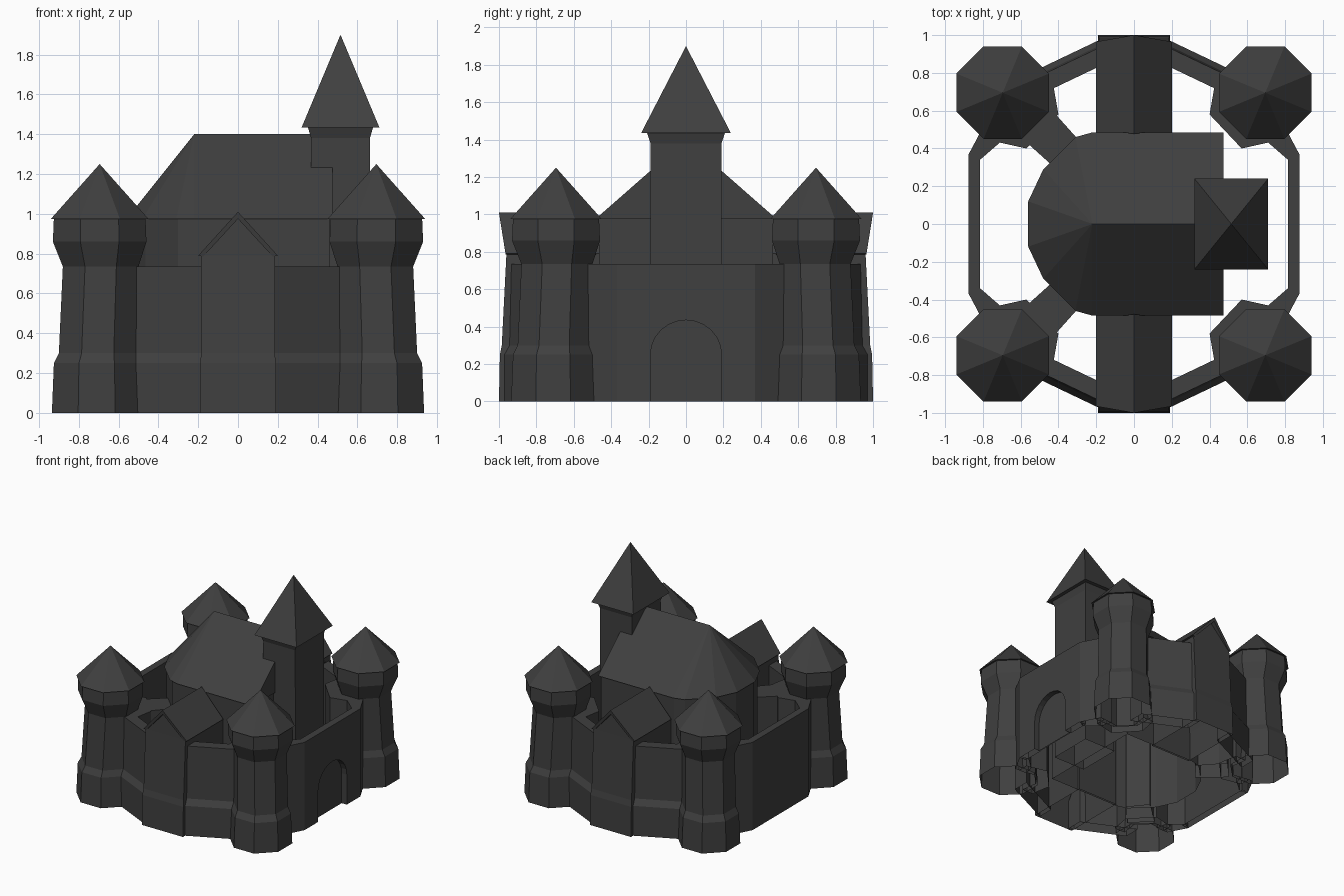
import bpy, bmesh
from math import sin, cos, pi, radians

old = bpy.data.objects.get("Cube")
if old:
    bpy.data.objects.remove(old, do_unlink=True)

stone = bpy.data.materials.new("dark_stone")
stone.use_nodes = True
stone.diffuse_color = (0.05, 0.05, 0.05, 1)
stone.node_tree.nodes["Principled BSDF"].inputs["Base Color"].default_value = (0.05, 0.05, 0.05, 1)


def loft(name, rings, sx=1, sy=1):
    """Skin equal-sized rings of points into a flat-shaded shell, open on the ground, mirrored by sx, sy."""
    bm = bmesh.new()
    rows = [[bm.verts.new((x * sx, y * sy, z)) for x, y, z in ring] for ring in rings]
    n = len(rows[0])
    for a, b in zip(rows, rows[1:]):
        for i in range(n):
            j = (i + 1) % n
            bm.faces.new((a[i], a[j], b[j], b[i]))
    bm.faces.new(rows[0])
    bm.faces.new(rows[-1])
    bmesh.ops.remove_doubles(bm, verts=bm.verts, dist=0.0005)
    bmesh.ops.recalc_face_normals(bm, faces=bm.faces)
    ground = [f for f in bm.faces if all(v.co.z < 0.001 for v in f.verts)]
    bmesh.ops.delete(bm, geom=ground, context='FACES')
    mesh = bpy.data.meshes.new(name)
    bm.to_mesh(mesh)
    bm.free()
    mesh.materials.append(stone)
    obj = bpy.data.objects.new(name, mesh)
    bpy.context.collection.objects.link(obj)


def prism(name, pts, z0, z1, sx=1, sy=1):
    loft(name, [[(x, y, z) for x, y in pts] for z in (z0, z1)], sx, sy)


def octagon(c, half, z):
    r = half / cos(pi / 8)
    return [(c + r * cos(pi / 8 + k * pi / 4), c + r * sin(pi / 8 + k * pi / 4), z) for k in range(8)]


def rect(cx, hx, hy, z):
    return [(cx - hx, -hy, z), (cx + hx, -hy, z), (cx + hx, hy, z), (cx - hx, hy, z)]


SIDES = {1: "left", -1: "right"}
ENDS = {1: "back", -1: "front"}
WALL_TOP = 0.735

# Keep with faceted apse
half = [(0.475, 0.485), (-0.22, 0.485), (-0.31, 0.46), (-0.48, 0.29), (-0.56, 0.12)]
plan = half + [(x, -y) for x, y in reversed(half)]
prism("keep_body", [(x * 0.97, y * 0.96) for x, y in plan], 0, 0.98)
loft("keep_roof", [
    [(x, y, 0.975) for x, y in plan],
    [(max(x, -0.22), 0, 1.4) for x, y in plan],
])

# Square tower
loft("square_tower_body", [rect(0.515, 0.15, 0.19, 0), rect(0.515, 0.148, 0.19, 1.38),
                           rect(0.515, 0.165, 0.21, 1.44)])
loft("square_tower_roof", [rect(0.515, 0.195, 0.24, 1.435), rect(0.515, 0, 0, 1.9)])

# Corner towers
tower_profile = [(0.71, 0.225, 0), (0.71, 0.215, 0.25), (0.705, 0.195, 0.3),
                 (0.69, 0.19, WALL_TOP), (0.695, 0.235, 0.86), (0.695, 0.23, 0.98)]
for sx, side in SIDES.items():
    for sy, end in ENDS.items():
        tag = f"{end}_{side}"
        loft(f"tower_{tag}", [octagon(*p) for p in tower_profile], sx, sy)
        loft(f"tower_roof_{tag}", [octagon(0.695, 0.245, 0.975), octagon(0.695, 0, 1.25)], sx, sy)

        # Front and back curtain walls with a stepped base
        section = [(0, 0), (0, 0.25), (0.03, 0.3), (0.04, WALL_TOP), (0.14, WALL_TOP), (0.14, 0)]
        loft(f"curtain_wall_{tag}", [
            [(x, y - d, z) for d, z in section] for x, y in ((0.15, 0.99), (0.58, 0.785))
        ], sx, sy)

        # Angled ends of the side walls
        prism(f"side_wall_end_{tag}", [(0.815, 0.34), (0.875, 0.37), (0.79, 0.53),
                                       (0.68, 0.53), (0.7, 0.44)], 0, WALL_TOP, sx, sy)

        # Wall walk passing behind the tower
        prism(f"wall_walk_{tag}", [(0.43, 0.75), (0.4, 0.58), (0.57, 0.4), (0.75, 0.44),
                                   (0.75, 0.53), (0.61, 0.51), (0.51, 0.61), (0.53, 0.75)],
              0, WALL_TOP, sx, sy)
        if sx < 0:
            # Diagonal wall joining tower and keep
            prism(f"link_wall_{tag}", [(0.45, 0.62), (0.28, 0.43), (0.4, 0.28), (0.6, 0.46)],
                  0, WALL_TOP, sx, sy)

# Straight side walls, the left one with an arched doorway
arch = [(0.19 * cos(radians(a)), 0.25 + 0.185 * sin(radians(a))) for a in range(0, 181, 15)]
opening = [(0.19, 0)] + arch + [(-0.19, 0)]
for sx, side in SIDES.items():
    outline = [(-0.37, 0), (-0.37, WALL_TOP), (0.37, WALL_TOP), (0.37, 0)]
    if sx > 0:
        outline += opening
    loft(f"side_wall_{side}", [[(x, y, z) for y, z in outline] for x in (0.815, 0.875)], sx)
loft("arched_door", [[(x, y, z) for y, z in opening] for x in (0.82, 0.828)])

# Gatehouses with overhanging gable roofs
gate_profile = [(0.19, 1.0, 0), (0.19, 0.995, 0.25), (0.185, 0.985, 0.3),
                (0.185, 0.96, 0.79), (0, 0.955, 0.985)]
chevron = [(-0.2, 0.79), (0, 1.01), (0.2, 0.79), (0.175, 0.785), (0, 0.975), (-0.175, 0.785)]
for sy, end in ENDS.items():
    loft(f"gatehouse_{end}", [
        [(-w, y, z), (w, y, z), (w, 0.45, z), (-w, 0.45, z)] for w, y, z in gate_profile
    ], 1, sy)
    loft(f"gatehouse_roof_{end}", [
        [(x, 0.965 + (z - 0.79) * 0.16, z) for x, z in chevron],
        [(x, 0.48, z) for x, z in chevron],
    ], 1, sy)
